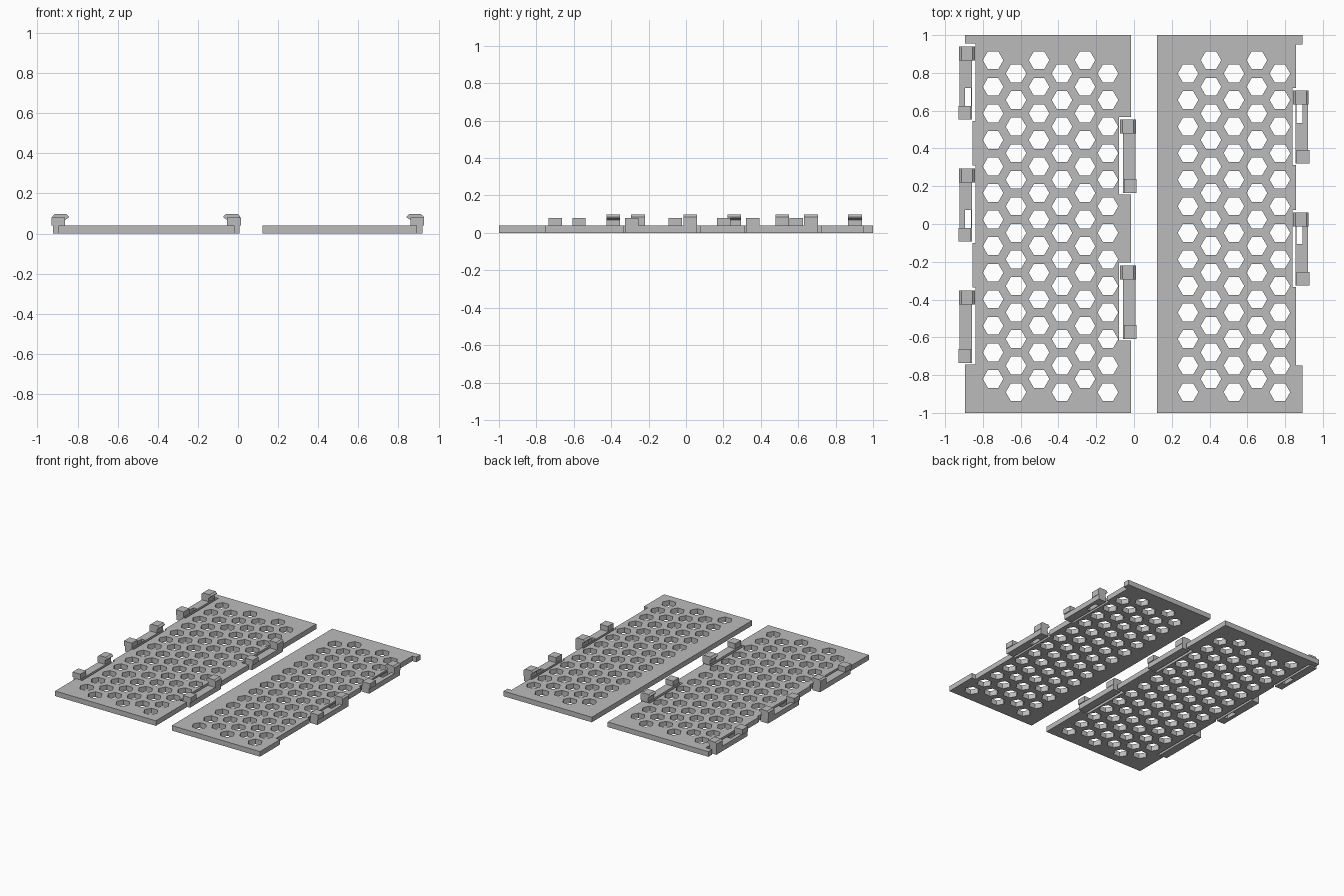
import bpy, bmesh, math

cube = bpy.data.objects.get("Cube")
if cube:
    bpy.data.objects.remove(cube, do_unlink=True)

grey = bpy.data.materials.new("matte_grey")
grey.use_nodes = True
grey.diffuse_color = (0.5, 0.5, 0.5, 1)
grey.node_tree.nodes["Principled BSDF"].inputs["Base Color"].default_value = (0.5, 0.5, 0.5, 1)

THICK = 0.04


def prisms(name, outlines, place, depth):
    """Object of closed prisms; place(point, t) maps an outline point to 3D."""
    bm = bmesh.new()
    for outline in outlines:
        low = [bm.verts.new(place(p, depth[0])) for p in outline]
        high = [bm.verts.new(place(p, depth[1])) for p in outline]
        bm.faces.new(low)
        bm.faces.new(high)
        for i in range(len(low)):
            j = (i + 1) % len(low)
            bm.faces.new((low[i], low[j], high[j], high[i]))
    bmesh.ops.recalc_face_normals(bm, faces=bm.faces)
    mesh = bpy.data.meshes.new(name)
    bm.to_mesh(mesh)
    bm.free()
    mesh.materials.append(grey)
    obj = bpy.data.objects.new(name, mesh)
    bpy.context.collection.objects.link(obj)
    return obj


def flat(name, outlines, z0, z1):
    return prisms(name, outlines, lambda p, z: (p[0], p[1], z), (z0, z1))


def rect(x0, x1, y0, y1):
    return [(x0, y0), (x1, y0), (x1, y1), (x0, y1)]


def cut(target, cutter):
    cutter.hide_render = True
    mod = target.modifiers.new("cut", 'BOOLEAN')
    mod.operation = 'DIFFERENCE'
    mod.solver = 'EXACT'
    mod.object = cutter
    bpy.context.view_layer.objects.active = target
    bpy.ops.object.modifier_apply(modifier=mod.name)
    bpy.data.objects.remove(cutter, do_unlink=True)


def hex_grid(first_x, columns, shift):
    """Hexagon outlines in staggered columns of thirteen."""
    pitch, radius = 0.1406, 0.0545
    cells = []
    for c in range(columns):
        x = first_x + c * 0.1216
        top = 0.867 - ((c + shift) % 2) * pitch / 2
        for r in range(13):
            cells.append([(x + radius * math.cos(k * math.pi / 3),
                           top - r * pitch + radius * math.sin(k * math.pi / 3))
                          for k in range(6)])
    return cells


def notched_edge(outer, inner, deep, top, bottom, spans):
    """Outline points down a side edge: end tabs, recess and clip notches."""
    pts = [(outer, 1), (outer, top), (inner, top)]
    for a, b in spans:
        pts += [(inner, a), (deep, a), (deep, b), (inner, b)]
    pts += [(inner, bottom), (outer, bottom), (outer, -1)]
    clean = []
    for p in pts:
        if not clean or p != clean[-1]:
            clean.append(p)
    return clean


def clip(name, outer, inward, top, bottom, slot=None):
    """Flexible bar with a hooked post at the back and a stop at the front."""
    def x(u):
        return outer + inward * u
    bar = flat(name + "_bar", [rect(x(0.007), x(0.072), bottom, top)], 0, THICK)
    if slot:
        cut(bar, flat("slot_cutter", [rect(x(0.036), x(0.067), *slot)], -0.1, 0.1))
    flat(name + "_stop", [rect(x(0), x(0.068), bottom, bottom + 0.072)], THICK, 0.08)
    hook = [(0.004, 0.04), (0.068, 0.04), (0.068, 0.068), (0.087, 0.08),
            (0.087, 0.085), (0.074, 0.097), (0.016, 0.097), (0.004, 0.086)]
    prisms(name + "_hook", [hook], lambda p, y: (x(p[0]), y, p[1]), (top - 0.074, top))


# Clip positions: back end, front end, optional slot
left_clips = [(0.94, 0.553, (0.625, 0.72)), (0.295, -0.093, (-0.021, 0.075)),
              (-0.352, -0.735, None)]
middle_clips = [(0.552, 0.165, None), (-0.22, -0.608, None)]
right_clips = [(0.706, 0.32, (0.535, 0.632)), (0.06, -0.325, (-0.105, -0.014))]


def spans(clips):
    return [(c[0] + 0.015, c[1] - 0.008) for c in clips]


# Left panel, notched on both sides
left_spans = spans(left_clips)
outline = notched_edge(-0.896, -0.855, -0.84, left_spans[0][0], left_spans[-1][1], left_spans)
outline += notched_edge(-0.017, -0.017, -0.079, 0.95, -0.95, spans(middle_clips))[::-1]
left_panel = flat("left_panel", [outline], 0, THICK)
cut(left_panel, flat("left_hole_cutter", hex_grid(-0.746, 6, 0), -0.1, 0.1))

# Right panel, notched on its outer side
outline = [(0.122, 1), (0.122, -1)]
outline += notched_edge(0.892, 0.857, 0.84, 0.95, -0.75, spans(right_clips))[::-1]
right_panel = flat("right_panel", [outline], 0, THICK)
cut(right_panel, flat("right_hole_cutter", hex_grid(0.286, 5, 1), -0.1, 0.1))

# Clips along the three edges
for label, outer, inward, clips in (("left_clip", -0.93, 1, left_clips),
                                    ("middle_clip", 0.014, -1, middle_clips),
                                    ("right_clip", 0.928, -1, right_clips)):
    for n, (top, bottom, slot) in enumerate(clips, 1):
        clip(f"{label}_{n}", outer, inward, top, bottom, slot)
